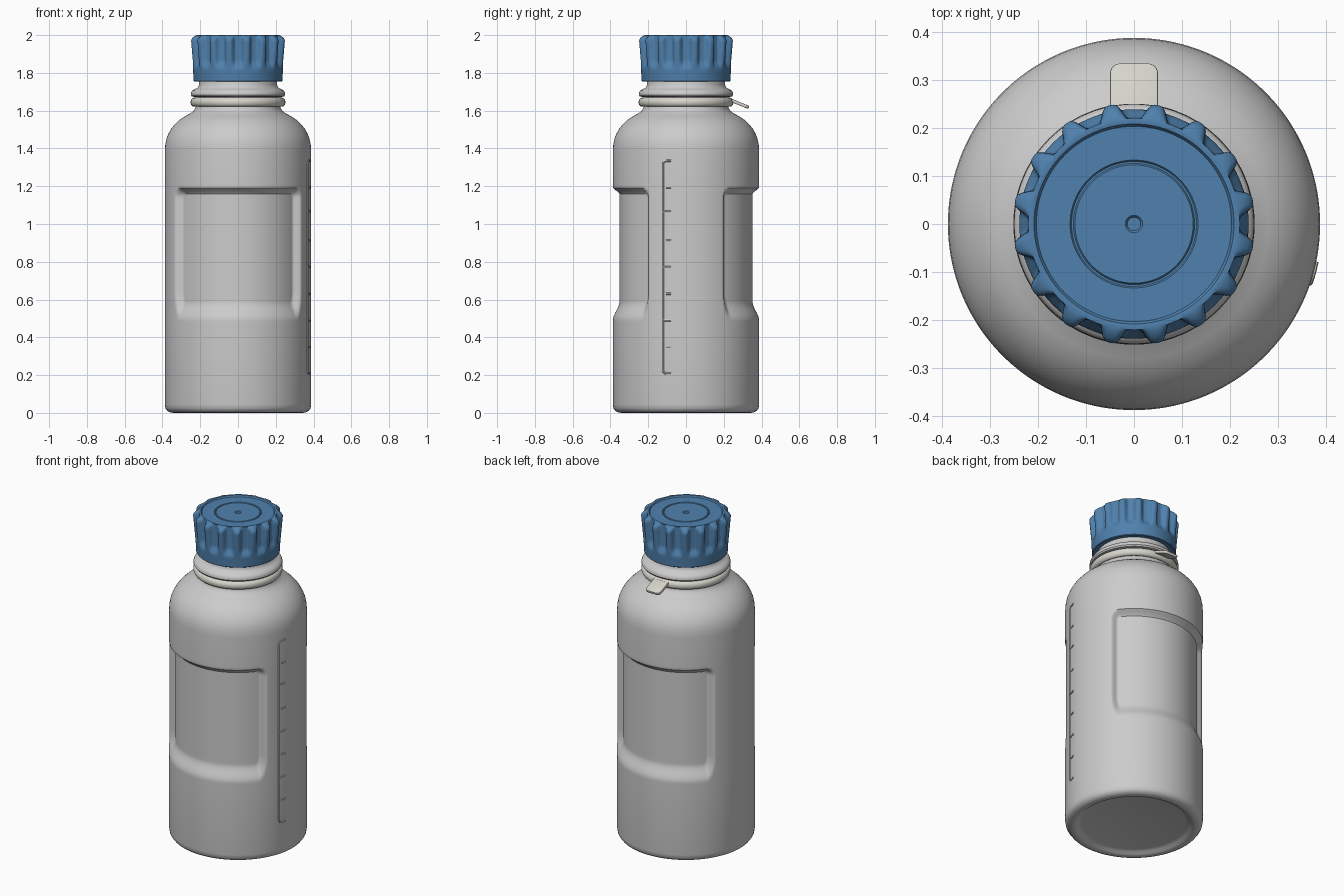
import bpy, bmesh
from math import sin, cos, pi, radians, hypot, sqrt, asin

if "Cube" in bpy.data.objects:
    bpy.data.objects.remove(bpy.data.objects["Cube"])


def material(name, rgb):
    m = bpy.data.materials.new(name)
    m.diffuse_color = (*rgb, 1)
    m.use_nodes = True
    m.node_tree.nodes["Principled BSDF"].inputs["Base Color"].default_value = m.diffuse_color
    return m


def smooth(t):
    t = max(0.0, min(1.0, t))
    return t * t * (3 - 2 * t)


def finish(ob, mat=None, angle=35):
    if mat:
        ob.data.materials.append(mat)
    bpy.ops.object.select_all(action='DESELECT')
    ob.select_set(True)
    bpy.context.view_layer.objects.active = ob
    bpy.ops.object.shade_smooth_by_angle(angle=radians(angle))
    return ob


def to_object(bm, name):
    bmesh.ops.recalc_face_normals(bm, faces=bm.faces)
    me = bpy.data.meshes.new(name)
    bm.to_mesh(me)
    bm.free()
    ob = bpy.data.objects.new(name, me)
    bpy.context.collection.objects.link(ob)
    return ob


def lathe(name, profile, segs, shape=lambda a, r, z: r, closed=False):
    """Spin (radius, z) points; shape() may vary the radius around the axis."""
    bm = bmesh.new()
    rings = []
    for r, z in profile:
        ring = []
        for i in range(segs):
            a = 2 * pi * i / segs
            rr = shape(a, r, z)
            ring.append(bm.verts.new((rr * cos(a), rr * sin(a), z)))
        rings.append(ring)
    pairs = list(zip(rings, rings[1:]))
    if closed:
        pairs.append((rings[-1], rings[0]))
    for lo, hi in pairs:
        for i in range(segs):
            j = (i + 1) % segs
            bm.faces.new((lo[i], lo[j], hi[j], hi[i]))
    bmesh.ops.remove_doubles(bm, verts=bm.verts, dist=1e-5)
    return to_object(bm, name)


blue = material("cap_blue", (0.08, 0.22, 0.42))
ivory = material("ivory", (0.68, 0.67, 0.60))
R = 0.387


# Bottle body: recessed grip panels front and back, shoulder and neck collar
def panel_recess(a, r, z):
    if not 0.4 < z < 1.3:
        return r
    off = abs(((a % pi) - pi / 2))            # angle from the nearest panel centre
    side = (radians(60) - off) * R
    ends = min(1.195 - z, (z - 0.49) * 0.36)  # steep top edge, gentle lower edge
    c = 0.055
    d = c - hypot(max(0, c - side), max(0, c - ends))
    return r - 0.035 * smooth(d / 0.036)


body = [(0, .02), (.29, .02), (.312, .014), (.325, .004), (.34, 0), (.358, .002),
        (.374, .010), (.384, .024), (R, .045)]
body += [(R, .48 + .01 * i) for i in range(74)]
body += [(R, 1.39), (.385, 1.42), (.379, 1.45), (.369, 1.477), (.353, 1.505), (.333, 1.53),
         (.308, 1.553), (.28, 1.571), (.25, 1.587), (.234, 1.6), (.226, 1.615), (.224, 1.672),
         (.244, 1.675), (.25, 1.683), (.249, 1.695), (.243, 1.706), (.229, 1.714),
         (.214, 1.722), (.207, 1.735), (.205, 1.78), (0, 1.78)]
finish(lathe("bottle_body", body, 360, panel_recess))


# Fluted screw cap with 16 lobes
def flutes(a, r, z):
    valley = smooth((0.5 + 0.5 * cos(16 * a)) * 1.15)
    return r - valley * max(0, r - .22) * smooth((z - 1.815) / .05)


cap = [(0, 1.77), (.2, 1.77), (.205, 1.757), (.232, 1.755), (.235, 1.758), (.2365, 1.79)]
cap += [(.238 + .014 * i / 16, 1.81 + .01 * i) for i in range(17)]
cap += [(.249, 1.98), (.242, 1.988), (.232, 1.995), (.222, 1.999), (.214, 2.0), (.208, 1.999),
        (.203, 1.991), (.133, 1.991), (.130, 1.987), (.126, 1.987), (.123, 1.991),
        (.018, 1.991), (.014, 1.986), (0, 1.986)]
finish(lathe("screw_cap", cap, 256, flutes), blue)

# Tamper ring below the collar
ring = [(.232 + .019 * cos(t) * (1 if cos(t) > 0 else .6), 1.645 + .024 * sin(t))
        for t in [2 * pi * i / 20 for i in range(20)]]
finish(lathe("tamper_ring", ring, 128, closed=True), ivory)

# Pull tab at the back, sloping down
bpy.ops.mesh.primitive_cube_add(size=1, location=(0, .283, 1.637), rotation=(radians(-22), 0, 0))
tab = bpy.context.object
tab.name = "pull_tab"
bm = bmesh.new()
bm.from_mesh(tab.data)
bmesh.ops.scale(bm, vec=(.1, .106, .017), verts=bm.verts)
outer = [e for e in bm.edges
         if abs(e.verts[0].co.z - e.verts[1].co.z) > .01 and e.verts[0].co.y > 0]
bmesh.ops.bevel(bm, geom=outer, offset=.022, segments=6, profile=.5, affect='EDGES')
rim = [e for e in bm.edges if len(e.link_faces) == 2
       and e.calc_face_angle() > 1 and abs(e.verts[0].co.z - e.verts[1].co.z) < .001]
bmesh.ops.bevel(bm, geom=rim, offset=.004, segments=2, profile=.5, affect='EDGES')
bm.to_mesh(tab.data)
bm.free()
finish(tab, ivory)

# Raised measuring scale on the right side: rounded bracket plus ticks
scale = bpy.data.curves.new("measuring_scale", 'CURVE')
scale.dimensions = '3D'
scale.bevel_depth = .006
scale.bevel_resolution = 2
scale.use_fill_caps = True


def stroke(points):
    s = scale.splines.new('POLY')
    s.points.add(len(points) - 1)
    for p, (y, z) in zip(s.points, points):
        p.co = (sqrt((R - .001) ** 2 - y * y), y, z, 1)


LEFT, RIGHT, LOW, HIGH, FIL = -.122, -.078, .208, 1.335, .022
corner = [(LEFT + FIL - FIL * cos(t), FIL - FIL * sin(t))
          for t in [pi / 2 * (1 - i / 5) for i in range(6)]]
stroke([(RIGHT, LOW)] + [(y, LOW + h) for y, h in corner]
       + [(y, HIGH - h) for y, h in reversed(corner)] + [(RIGHT, HIGH)])
for i in range(1, 8):
    z = LOW + (HIGH - LOW) * i / 8
    z += .0 if i != 6 else .012
    stroke([(LEFT if i % 2 == 0 else -.105, z), (RIGHT, z)])
ob = bpy.data.objects.new("measuring_scale", scale)
bpy.context.collection.objects.link(ob)
bpy.ops.object.select_all(action='DESELECT')
ob.select_set(True)
bpy.context.view_layer.objects.active = ob
bpy.ops.object.convert(target='MESH')
finish(bpy.context.object, ivory)
